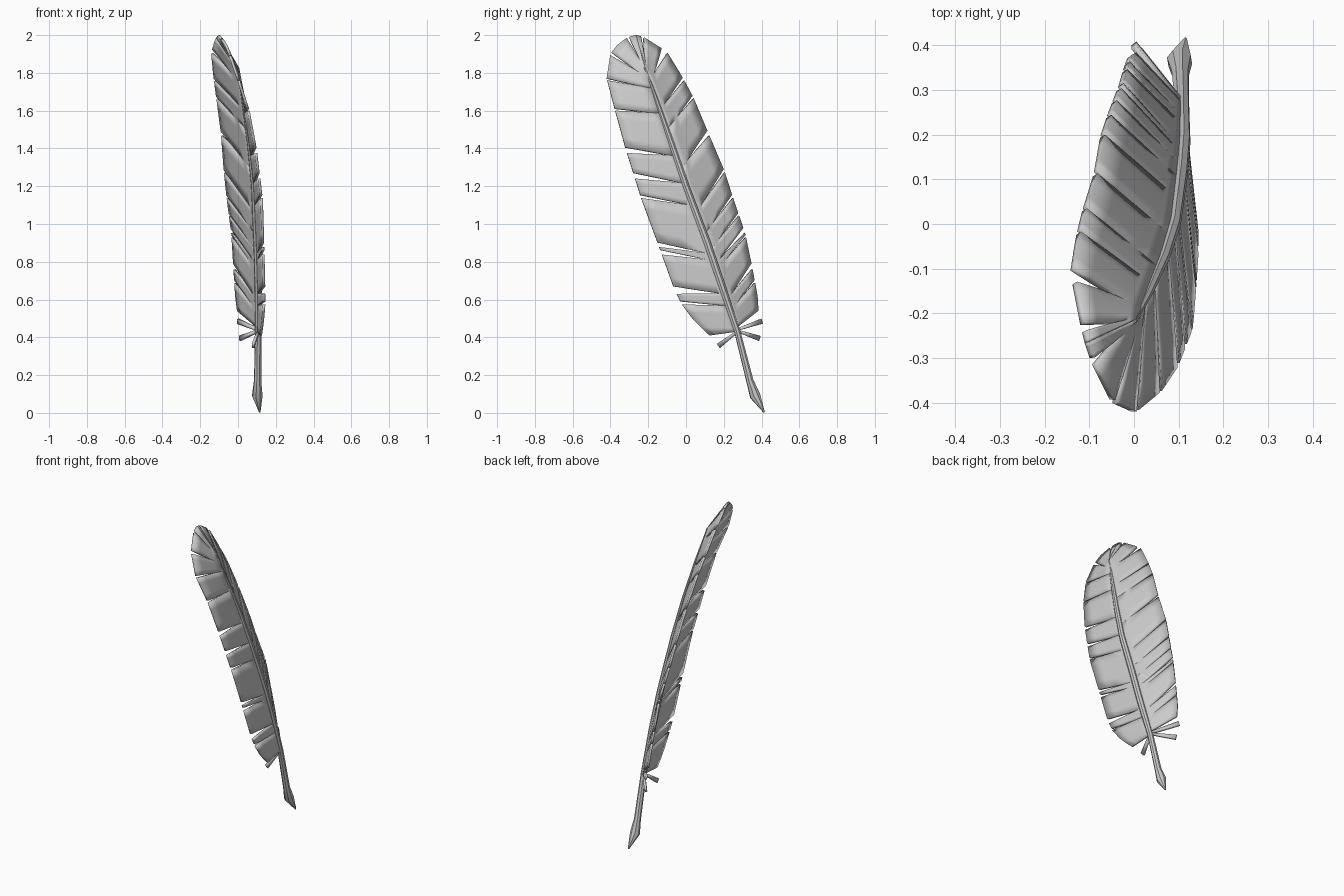
import bpy, bmesh
from mathutils import Vector

if "Cube" in bpy.data.objects:
    bpy.data.objects.remove(bpy.data.objects["Cube"])

# quill centre line: z, x, y, radius
SHAFT = [(0.003, .115, .414, .004), (.09, .102, .366, .029), (.17, .104, .338, .020),
         (.43, .107, .272, .017), (.68, .107, .187, .020), (.90, .101, .112, .020),
         (1.2, .087, .0, .018), (1.42, .064, -.075, .016), (1.65, .030, -.155, .012),
         (1.83, .0, -.218, .005)]

# vane outlines: edge z, x, y, height where that barb leaves the quill
LEFT_EDGE = [(.41, .12, .125, .43), (.48, .13, .05, .46), (.57, .138, -.02, .555),
             (.65, .138, -.06, .63), (.90, .132, -.15, .85), (1.13, .125, -.235, 1.08),
             (1.4, .092, -.32, 1.37), (1.6, .055, -.375, 1.58), (1.77, .0, -.42, 1.72),
             (1.90, -.045, -.40, 1.77), (1.95, -.065, -.36, 1.79), (1.985, -.09, -.31, 1.81),
             (1.998, -.105, -.265, 1.825)]
RIGHT_EDGE = [(.54, .0, .38, .45), (.62, -.01, .375, .49), (.78, -.02, .345, .60),
              (.95, -.03, .31, .77), (1.14, -.055, .245, .94), (1.28, -.07, .20, 1.06),
              (1.48, -.085, .115, 1.29), (1.67, -.11, .035, 1.50), (1.78, -.125, -.025, 1.62),
              (1.91, -.138, -.105, 1.75), (1.985, -.115, -.225, 1.82), (1.998, -.105, -.265, 1.825)]

# splits between barbs: edge z, half gap, depth (0 = quill, 1 = edge)
LEFT_SPLITS = [(.582, .008, .18), (.65, .02, .1), (.85, .012, .12), (.89, .012, .1),
               (1.145, .008, .1), (1.255, .015, .12), (1.39, .015, .17), (1.605, .006, .23),
               (1.765, .006, .27), (1.90, .008, .25), (1.985, .003, .25)]
RIGHT_SPLITS = [(.695, .007, .15), (.775, .015, .15), (.935, .006, .2), (.965, .012, .15),
                (1.05, .006, .2), (1.145, .008, .2), (1.28, .008, .15), (1.48, .012, .2),
                (1.67, .006, .35), (1.765, .007, .15), (1.915, .012, .2), (1.987, .003, .15)]


def sample(table, z):
    z = min(max(z, table[0][0]), table[-1][0])
    for a, b in zip(table, table[1:]):
        if z <= b[0]:
            f = (z - a[0]) / (b[0] - a[0])
            return [p + (q - p) * f for p, q in zip(a, b)]


def on_shaft(z):
    z, x, y, _ = sample(SHAFT, z)
    return Vector((x, y, z))


def finish(name, bm, thickness):
    bmesh.ops.remove_doubles(bm, verts=bm.verts, dist=.0004)
    bmesh.ops.recalc_face_normals(bm, faces=bm.faces)
    me = bpy.data.meshes.new(name)
    bm.to_mesh(me)
    bm.free()
    ob = bpy.data.objects.new(name, me)
    bpy.context.collection.objects.link(ob)
    mod = ob.modifiers.new("thickness", 'SOLIDIFY')
    mod.thickness = thickness
    mod.offset = 0
    smooth(ob)
    return ob


def smooth(ob):
    bpy.ops.object.select_all(action='DESELECT')
    ob.select_set(True)
    bpy.context.view_layer.objects.active = ob
    bpy.ops.object.shade_smooth_by_angle(angle=.6)


def vane(name, edge, splits):
    bm = bmesh.new()
    ends = [(edge[0][0], 0, 0)] + splits + [(edge[-1][0], 0, 0)]
    cols = 4
    for lo, hi in zip(ends, ends[1:]):
        rows = sorted({0, lo[2], hi[2], .5, .75, 1})
        grid = []
        for w in rows:
            z0 = lo[0] + lo[1] * max(0, (w - lo[2]) / (1 - lo[2]))
            z1 = hi[0] - hi[1] * max(0, (w - hi[2]) / (1 - hi[2]))
            row = []
            for c in range(cols + 1):
                ez, ex, ey, rz = sample(edge, z0 + (z1 - z0) * c / cols)
                row.append(bm.verts.new(on_shaft(rz).lerp(Vector((ex, ey, ez)), w)))
            grid.append(row)
        for a, b in zip(grid, grid[1:]):
            for c in range(cols):
                bm.faces.new((a[c], a[c + 1], b[c + 1], b[c]))
    return finish(name, bm, .014)


vane("left_vane", LEFT_EDGE, LEFT_SPLITS)
vane("right_vane", RIGHT_EDGE, RIGHT_SPLITS)

# loose barbs at the base of the vanes: root z, tip
for i, (rz, tip) in enumerate([(.44, (.0, .40, .485)), (.435, (.012, .387, .395)),
                               (.43, (.08, .172, .355))]):
    bm = bmesh.new()
    root, tip = on_shaft(rz), Vector(tip)
    side = (tip - root).cross(Vector((1, 0, 0))).normalized()
    bm.faces.new([bm.verts.new(p) for p in (root - side * .006, tip - side * .014,
                                            tip + side * .014, root + side * .006)])
    finish(f"loose_barb_{i + 1}", bm, .014)

# quill
cu = bpy.data.curves.new("quill", 'CURVE')
cu.dimensions = '3D'
cu.bevel_depth = 1
cu.bevel_resolution = 2
cu.use_fill_caps = True
sp = cu.splines.new('POLY')
sp.points.add(len(SHAFT) - 1)
for p, (z, x, y, r) in zip(sp.points, SHAFT):
    p.co = (x, y, z, 1)
    p.radius = r
quill = bpy.data.objects.new("quill", cu)
bpy.context.collection.objects.link(quill)
bpy.ops.object.select_all(action='DESELECT')
quill.select_set(True)
bpy.context.view_layer.objects.active = quill
bpy.ops.object.convert(target='MESH')
smooth(bpy.context.view_layer.objects.active)
